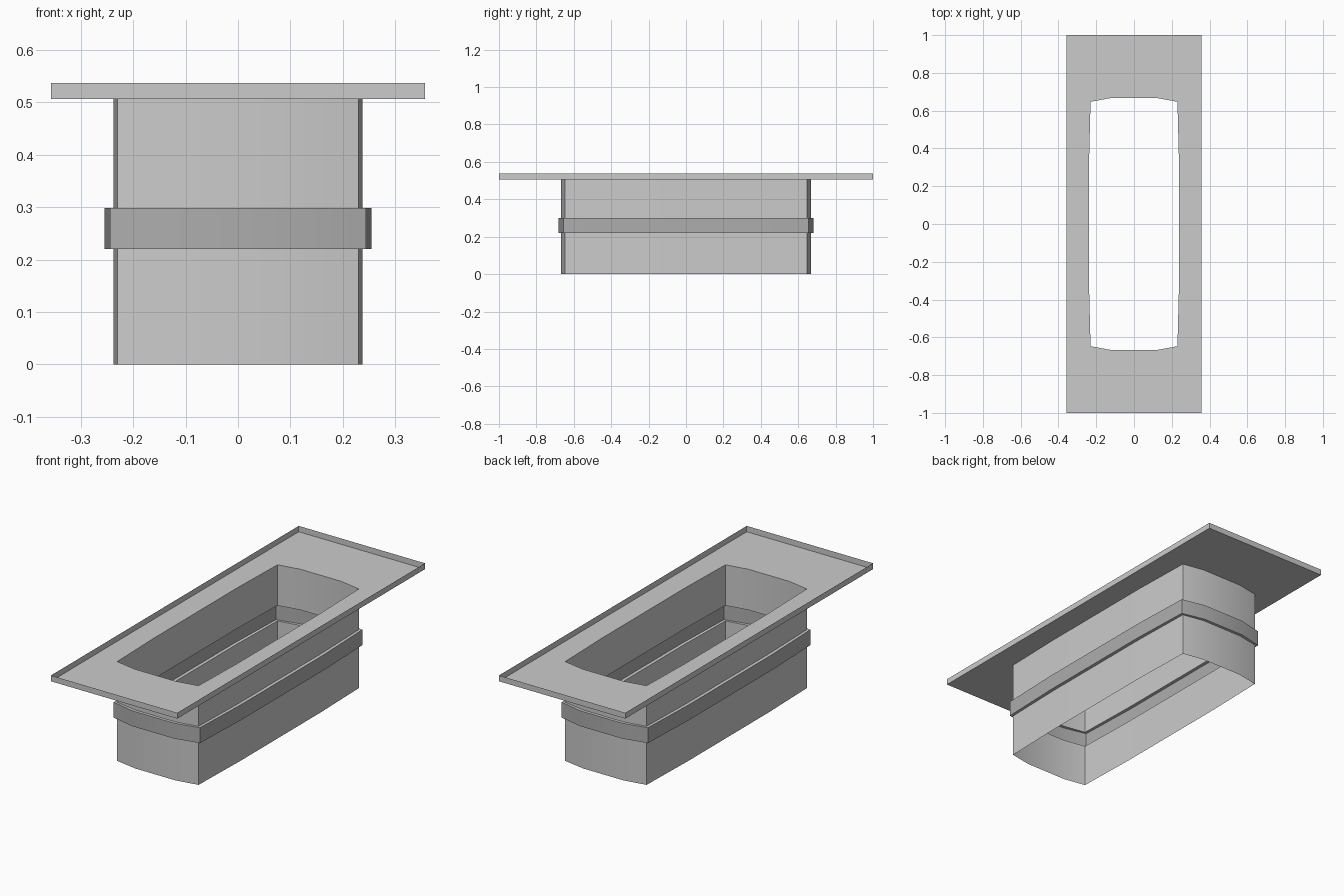
import bpy, bmesh, math

if "Cube" in bpy.data.objects:
    bpy.data.objects.remove(bpy.data.objects["Cube"])


def ring(side, corner, end, z):
    """12-sided outline from one quadrant's three points, counter-clockwise."""
    q = [side, corner, end]
    pts = q + [(-x, y) for x, y in reversed(q)]
    pts += [(-x, -y) for x, y in pts]
    return [(x, y, z) for x, y in pts]


def duct(z):
    return ring((0.238, 0.33), (0.23, 0.647), (0.115, 0.668), z)


def collar(z):
    return ring((0.255, 0.33), (0.244, 0.655), (0.12, 0.683), z)


def tray(z):
    return ring((0.357, 0.33), (0.357, 1.0), (0.115, 1.0), z)


def loft(name, rings):
    """Open sheet surface joining successive outlines."""
    bm = bmesh.new()
    loops = [[bm.verts.new(p) for p in r] for r in rings]
    for a, b in zip(loops, loops[1:]):
        n = len(a)
        for i in range(n):
            j = (i + 1) % n
            bm.faces.new((a[i], a[j], b[j], b[i]))
    mesh = bpy.data.meshes.new(name)
    bm.to_mesh(mesh)
    bm.free()
    ob = bpy.data.objects.new(name, mesh)
    bpy.context.collection.objects.link(ob)
    bpy.ops.object.select_all(action='DESELECT')
    ob.select_set(True)
    bpy.context.view_layer.objects.active = ob
    bpy.ops.object.shade_smooth_by_angle(angle=math.radians(30))
    return ob


Z_LOW, Z_HIGH, Z_PLATE, Z_TOP = 0.22, 0.299, 0.507, 0.537

# Lower duct wall with the ledge under the band
loft("lower_duct", [duct(0), duct(Z_LOW), collar(Z_LOW)])

# Darker protruding band
band = loft("band", [collar(Z_LOW), collar(Z_HIGH)])
mat = bpy.data.materials.new("dark_grey")
mat.diffuse_color = (0.42, 0.42, 0.42, 1)
mat.use_nodes = True
mat.node_tree.nodes["Principled BSDF"].inputs["Base Color"].default_value = mat.diffuse_color
band.data.materials.append(mat)

# Upper duct wall with the ledge over the band
loft("upper_duct", [collar(Z_HIGH), duct(Z_HIGH), duct(Z_PLATE)])

# Rectangular flange plate with thin upturned rim
loft("flange_tray", [duct(Z_PLATE), tray(Z_PLATE), tray(Z_TOP)])
